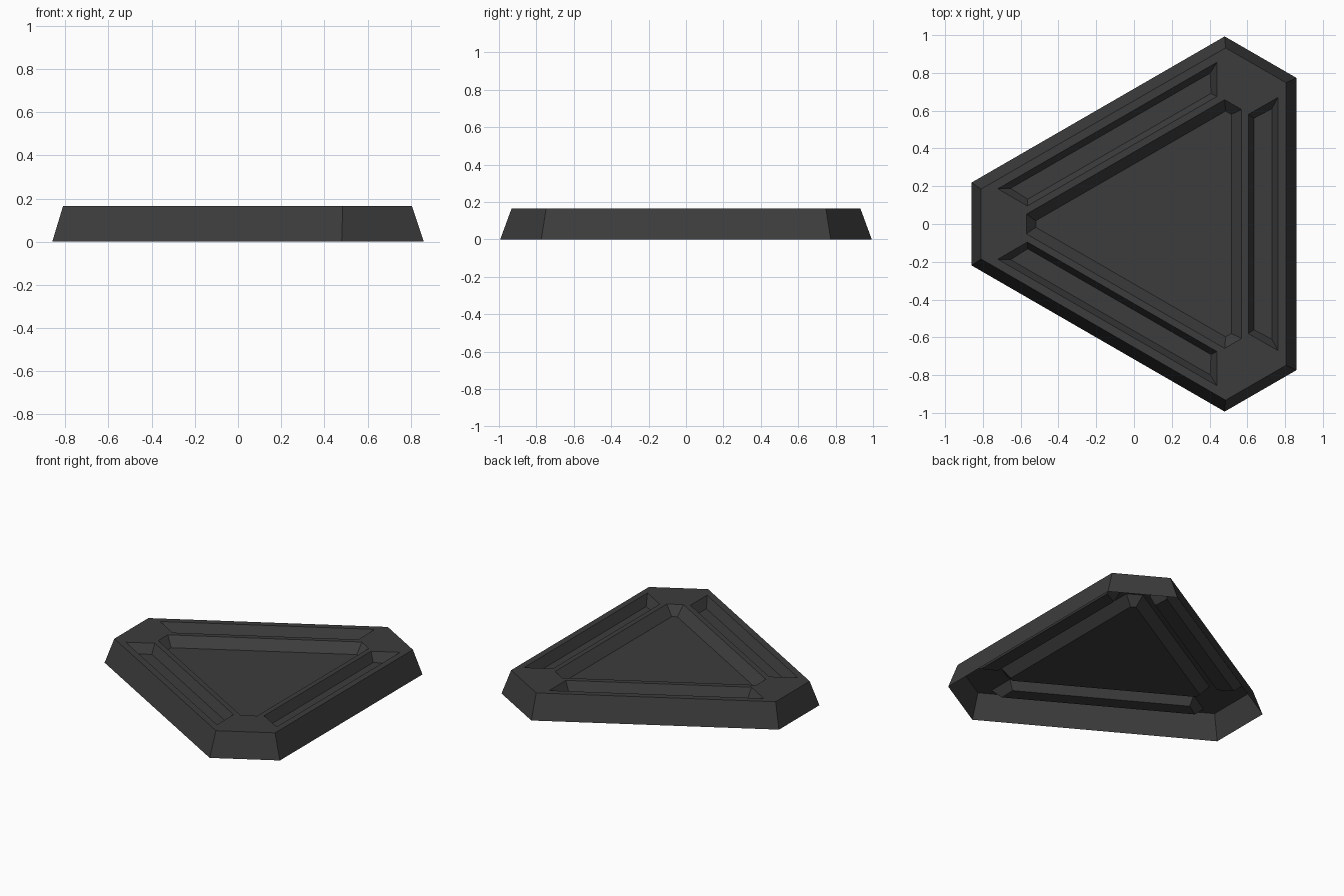
import bpy, bmesh, math
from mathutils import Matrix, Vector

cube = bpy.data.objects.get("Cube")
if cube:
    bpy.data.objects.remove(cube, do_unlink=True)

TOP = 0.165          # height of the rim
SUNK = 0.103         # height of the recessed floors
CENTRE = 0.16        # x of the three-fold axis

dark = bpy.data.materials.new("dark_grey")
dark.use_nodes = True
colour = (0.046, 0.046, 0.046, 1)
dark.diffuse_color = colour
dark.node_tree.nodes["Principled BSDF"].inputs["Base Color"].default_value = colour


def turn(points, k):
    """Rotate points by k thirds of a turn about the axis."""
    rot = Matrix.Rotation(math.radians(120 * k), 3, "Z")
    return [rot @ p for p in points]


def clipped_triangle(side, corner, z):
    """Triangle with cut corners: distances from axis to sides and to cuts."""
    half = (corner - side / 2) / math.cos(math.radians(30))
    edge = [Vector((side, -half, z)), Vector((side, half, z))]
    return [p for k in range(3) for p in turn(edge, k)]


def slot(near, far, half_near, half_far, z):
    """Trapezium running along one long side."""
    return [Vector((near, -half_near, z)), Vector((far, -half_far, z)),
            Vector((far, half_far, z)), Vector((near, half_near, z))]


bm = bmesh.new()


def wall(upper, lower):
    """Sloping band between two outlines; returns upper edges and lower verts."""
    a = [bm.verts.new(p) for p in upper]
    b = [bm.verts.new(p) for p in lower]
    n = len(a)
    for i in range(n):
        j = (i + 1) % n
        bm.faces.new((a[i], a[j], b[j], b[i]))
    return [bm.edges.get((a[i], a[(i + 1) % n])) for i in range(n)], b


# Outer sloping sides, open underneath
rim, _ = wall(clipped_triangle(0.645, 0.97, TOP), clipped_triangle(0.70, 1.02, 0))

# Central recess
edges, floor = wall(clipped_triangle(0.41, 0.73, TOP), clipped_triangle(0.355, 0.68, SUNK))
bm.faces.new(floor)
rim += edges

# Three long grooves
for k in range(3):
    edges, floor = wall(turn(slot(0.445, 0.602, 0.58, 0.67, TOP), k),
                        turn(slot(0.475, 0.570, 0.56, 0.61, SUNK), k))
    bm.faces.new(floor)
    rim += edges

# Flat top around the recesses
bmesh.ops.triangle_fill(bm, edges=rim, use_beauty=True, normal=(0, 0, 1))
bmesh.ops.recalc_face_normals(bm, faces=bm.faces[:])
bm.normal_update()
if sum(f.normal.z * f.calc_area() for f in bm.faces) < 0:
    bmesh.ops.reverse_faces(bm, faces=bm.faces[:])
bmesh.ops.translate(bm, verts=bm.verts[:], vec=(CENTRE, 0, 0))

mesh = bpy.data.meshes.new("grooved_panel")
bm.to_mesh(mesh)
bm.free()
mesh.materials.append(dark)
bpy.context.collection.objects.link(bpy.data.objects.new("grooved_panel", mesh))
